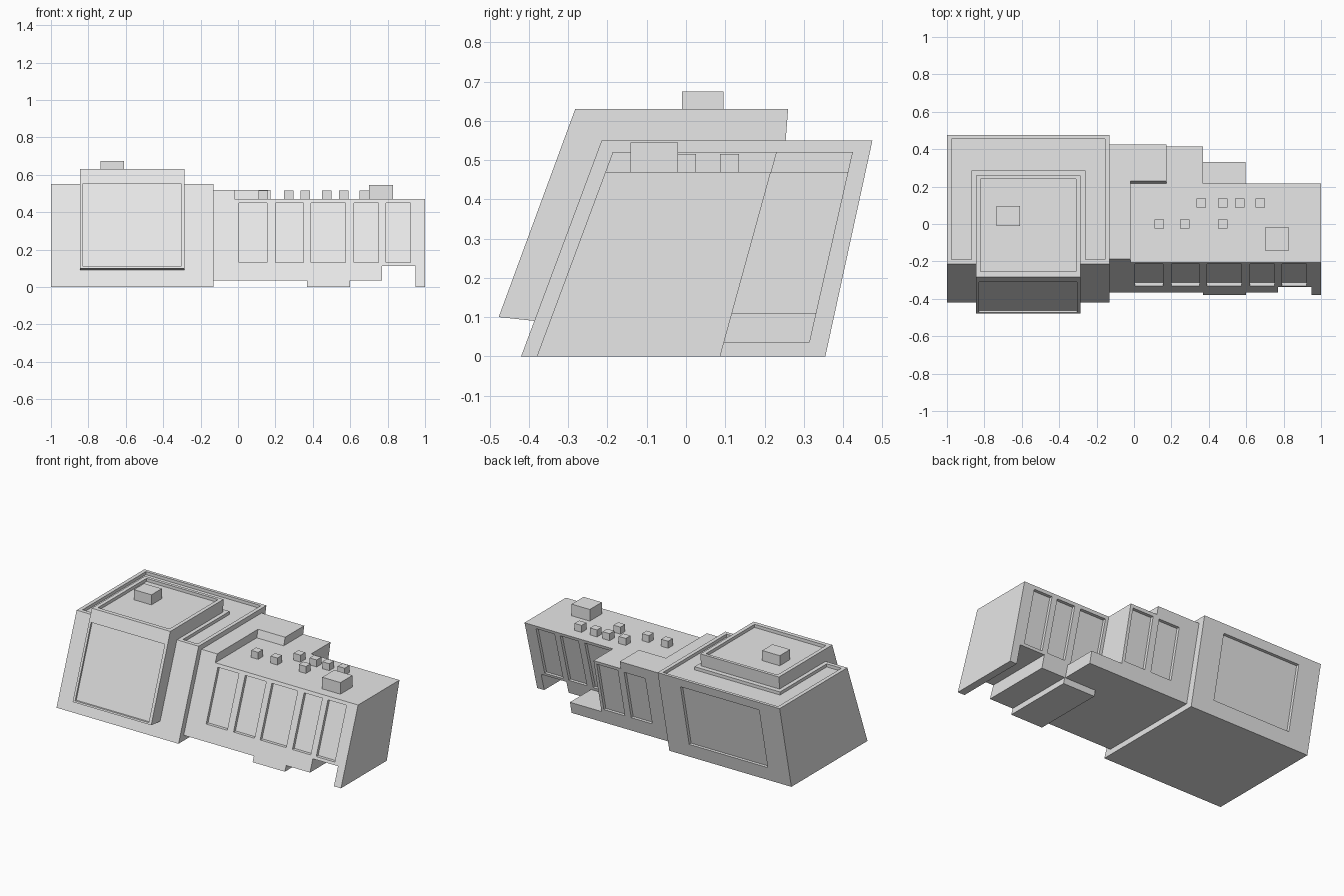
import bpy
import bmesh

if "Cube" in bpy.data.objects:
    bpy.data.objects.remove(bpy.data.objects["Cube"], do_unlink=True)

# One plain material
GREY = (0.8, 0.8, 0.8, 1)
mat = bpy.data.materials.new("plain grey")
mat.use_nodes = True
mat.diffuse_color = GREY
mat.node_tree.nodes["Principled BSDF"].inputs["Base Color"].default_value = GREY

# Leaning walls as (y at ground, y gained per unit of height)
HALL_FRONT, HALL_BACK = (-0.42, 0.373), (0.355, 0.218)
BAY_FRONT, BAY_BACK = (-0.514, 0.368), (0.205, 0.0875)
WING_FRONT, WING_BACK = (-0.38, 0.372), (0.087, 0.275)
REAR_BACK = (0.307, 0.227)


def prism(name, outline, front, back):
    """Outline in x and z, carried between two leaning walls."""
    bm = bmesh.new()
    f = [bm.verts.new((x, front[0] + front[1] * z, z)) for x, z in outline]
    b = [bm.verts.new((x, back[0] + back[1] * z, z)) for x, z in outline]
    bm.faces.new(f)
    bm.faces.new(b[::-1])
    for i in range(len(f)):
        j = (i + 1) % len(f)
        bm.faces.new((f[i], b[i], b[j], f[j]))
    bmesh.ops.recalc_face_normals(bm, faces=bm.faces)
    mesh = bpy.data.meshes.new(name)
    bm.to_mesh(mesh)
    bm.free()
    mesh.materials.append(mat)
    obj = bpy.data.objects.new(name, mesh)
    bpy.context.collection.objects.link(obj)
    return obj


def rect(x0, x1, z0, z1):
    return [(x0, z0), (x1, z0), (x1, z1), (x0, z1)]


def box(name, x0, x1, y0, y1, z0, z1):
    return prism(name, rect(x0, x1, z0, z1), (y0, 0), (y1, 0))


def combine(target, tool, operation):
    mod = target.modifiers.new("combine", "BOOLEAN")
    mod.operation, mod.solver, mod.object = operation, "EXACT", tool
    bpy.context.view_layer.update()
    bpy.context.view_layer.objects.active = target
    bpy.ops.object.modifier_apply(modifier=mod.name)
    bpy.data.objects.remove(tool, do_unlink=True)


def recess(target, x0, x1, z0, z1, wall, depth, side):
    """Sink a panel into a leaning wall; side is -1 for front, 1 for back."""
    inner = (wall[0] - side * depth, wall[1])
    outer = (wall[0] + side * 0.1, wall[1])
    planes = (outer, inner) if side < 0 else (inner, outer)
    combine(target, prism("cutter", rect(x0, x1, z0, z1), *planes), "DIFFERENCE")


# Tall hall with a sunken roof and a rear panel
hall = prism("main_hall", rect(-1, -0.13, 0, 0.55), HALL_FRONT, HALL_BACK)
combine(hall, box("cutter", -0.975, -0.155, -0.19, 0.455, 0.53, 0.7), "DIFFERENCE")
recess(hall, -0.845, -0.285, 0.09, 0.495, HALL_BACK, 0.02, 1)
box("roof_plinth", -0.87, -0.26, -0.19, 0.285, 0.5, 0.55)

# Projecting bay with a sloping underside, front panel and sunken roof
bay = prism("front_bay", rect(-0.845, -0.285, 0.1, 0.63), BAY_FRONT, BAY_BACK)
for v in bay.data.vertices:
    if v.co.z < 0.2 and v.co.y > 0:
        v.co.z = 0.025
recess(bay, -0.83, -0.305, 0.11, 0.553, BAY_FRONT, 0.012, -1)
combine(bay, box("cutter", -0.82, -0.31, -0.255, 0.24, 0.61, 0.8), "DIFFERENCE")
box("bay_roof_unit", -0.735, -0.61, -0.01, 0.095, 0.6, 0.675)

# Low wing on stepped feet
wing = prism("wing", [
    (-0.13, 0.035), (0.37, 0.035), (0.37, 0), (0.6, 0), (0.6, 0.035),
    (0.77, 0.035), (0.77, 0.113), (0.95, 0.113), (0.95, 0), (1, 0),
    (1, 0.47), (-0.018, 0.47), (-0.018, 0.52), (-0.13, 0.52)],
    WING_FRONT, WING_BACK)

# Rear extension stepping down to a low ledge
rear = prism("rear_extension", [
    (-0.13, 0.035), (0.595, 0.035), (0.595, 0.11), (0.37, 0.11),
    (0.37, 0.47), (0.175, 0.47), (0.175, 0.52), (-0.13, 0.52)],
    WING_BACK, REAR_BACK)

# Window bays on both long sides
windows = [(0.005, 0.155), (0.2, 0.35), (0.39, 0.575), (0.62, 0.75), (0.79, 0.922)]
for i, (x0, x1) in enumerate(windows):
    recess(wing, x0, x1, 0.13, 0.45, WING_FRONT, 0.02, -1)
    if i < 2:
        recess(rear, x0, x1, 0.13, 0.45, REAR_BACK, 0.02, 1)
    else:
        recess(wing, x0, x1, 0.13, 0.45, WING_BACK, 0.02, 1)

# Roof units on the wing
vents = [(0.135, 0), (0.272, 0), (0.475, 0),
         (0.36, 0.11), (0.475, 0.11), (0.565, 0.11), (0.675, 0.11)]
for x, y in vents:
    box("roof_vent", x - 0.025, x + 0.025, y - 0.023, y + 0.025, 0.46, 0.515)
box("large_roof_unit", 0.7, 0.83, -0.142, -0.02, 0.46, 0.545)
